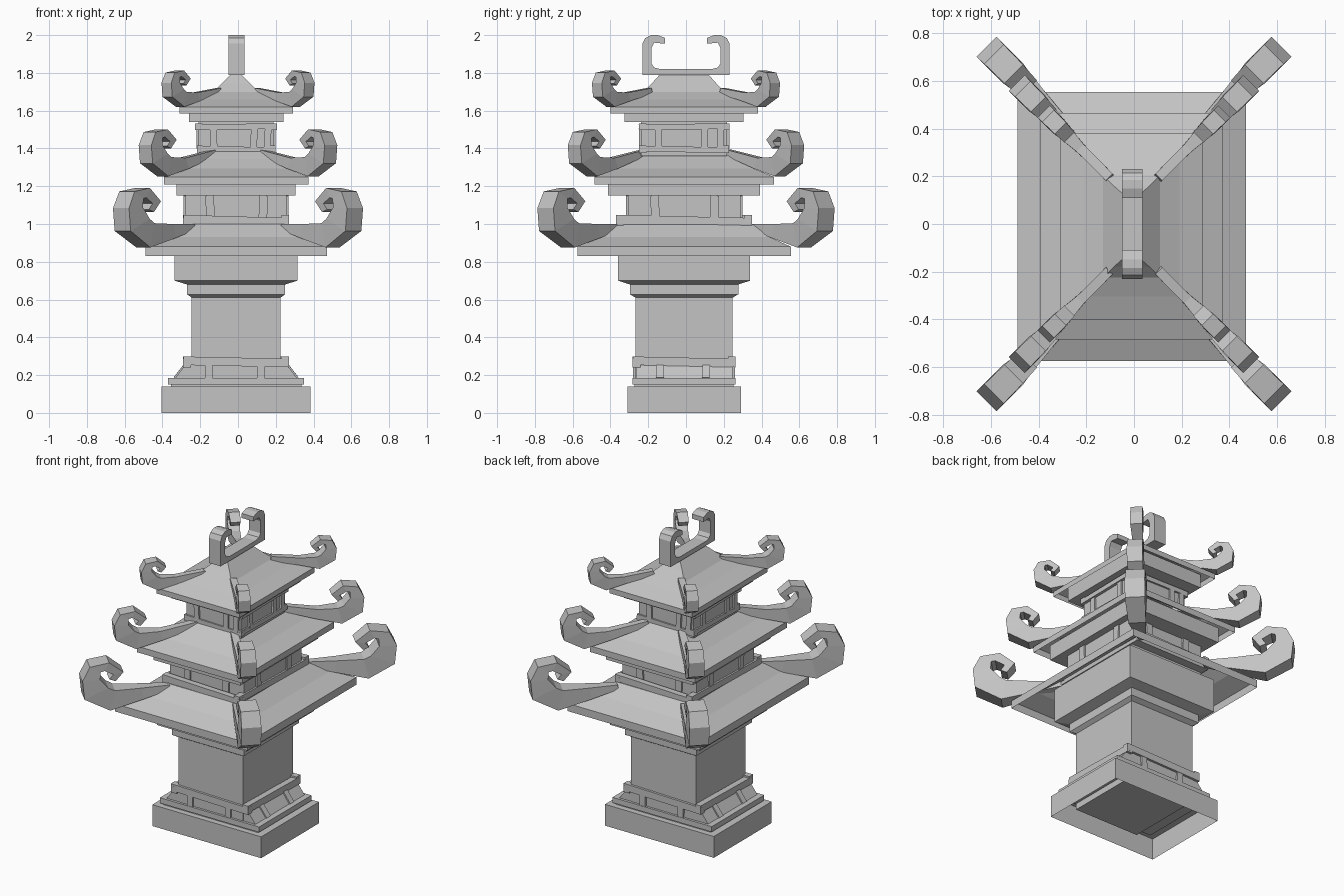
import bpy, bmesh, math
from mathutils import Matrix, Vector

cube = bpy.data.objects.get("Cube")
if cube:
    bpy.data.objects.remove(cube, do_unlink=True)

stone = bpy.data.materials.new("grey stone")
stone.use_nodes = True
GREY = (0.55, 0.55, 0.55, 1)
stone.diffuse_color = GREY
stone.node_tree.nodes["Principled BSDF"].inputs["Base Color"].default_value = GREY

CX = CY = -0.01  # centre of the tower body


def finish(name, bm):
    bmesh.ops.recalc_face_normals(bm, faces=bm.faces)
    mesh = bpy.data.meshes.new(name)
    bm.to_mesh(mesh)
    bm.free()
    mesh.materials.append(stone)
    obj = bpy.data.objects.new(name, mesh)
    bpy.context.collection.objects.link(obj)
    return obj


def bridge(bm, rings):
    """Skin a list of equally long vertex rings."""
    for a, b in zip(rings, rings[1:]):
        n = len(a)
        for i in range(n):
            bm.faces.new((a[i], a[(i + 1) % n], b[(i + 1) % n], b[i]))


def loft(name, levels, bottom=True, top=True):
    """Stack of rectangles given as (half x, half y, z)."""
    bm = bmesh.new()
    corners = ((-1, -1), (1, -1), (1, 1), (-1, 1))
    rings = [[bm.verts.new((CX + sx * hx, CY + sy * hy, z)) for sx, sy in corners]
             for hx, hy, z in levels]
    bridge(bm, rings)
    if bottom:
        bm.faces.new(rings[0])
    if top:
        bm.faces.new(rings[-1])
    return finish(name, bm)


def add_bar(bm, centre, size, turn, tilt=0, lean=0):
    """Box in a wall's own frame: x along the wall, y outwards is negative."""
    m = (Matrix.Translation((CX, CY, 0)) @ Matrix.Rotation(turn, 4, "Z")
         @ Matrix.Translation(centre) @ Matrix.Rotation(tilt, 4, "Y")
         @ Matrix.Rotation(lean, 4, "X") @ Matrix.Diagonal((*size, 1)))
    bmesh.ops.create_cube(bm, size=1, matrix=m)


def each_wall(hx, hy):
    """Yield turn, half width and outward distance of the four walls."""
    for k in range(4):
        along, out = (hx, hy) if k % 2 == 0 else (hy, hx)
        yield k * math.pi / 2, along, out


def rails(name, hx, hy, z, height, slope=0.0):
    """Four slightly crooked beams around the body."""
    bm = bmesh.new()
    for turn, along, out in each_wall(hx, hy):
        add_bar(bm, (0, 0.02 - out, z), (2 * along, 0.04, height), turn, slope / along)
    return finish(name, bm)


def posts(name, hx, hy, z0, z1, spots, width, lean_x=0.0):
    """Narrow uprights set against each wall."""
    bm = bmesh.new()
    for turn, along, out in each_wall(hx, hy):
        lean = lean_x if out == hx else 0
        for s in spots:
            add_bar(bm, (s * along, -out, (z0 + z1) / 2), (width, 0.025, z1 - z0 + 0.02),
                    turn, 0.05 * s, -lean)
    return finish(name, bm)


# Foot and pedestal
loft("base_block", [(.395, .30, 0), (.395, .30, .14)], bottom=False)
loft("pedestal_plate", [(.345, .262, .13), (.345, .262, .165)])
loft("pedestal", [(.325, .255, .15), (.325, .255, .18), (.25, .255, .28)])
rails("pedestal_lower_rail", .36, .272, .167, .035)
rails("pedestal_upper_rail", .28, .272, .27, .045, .006)
posts("pedestal_posts", .29, .257, .18, .26, (-.5, .45), .04, .65)

# Main body and its flaring collar
loft("body", [(.235, .257, .09), (.235, .257, .62)])
loft("collar", [(.235, .257, .61), (.26, .287, .628), (.26, .287, .68),
                (.325, .35, .70), (.325, .35, .92)])

# Second storey
loft("middle_wall", [(.268, .298, .93), (.268, .298, 1.16)])
rails("middle_rail", .28, .36, 1.02, .04, .008)
loft("middle_ledge", [(.275, .355, .97), (.275, .355, 1.015)])
posts("middle_posts", .265, .296, 1.02, 1.14, (-.52, .54), .045)
loft("middle_cornice", [(.315, .402, 1.15), (.315, .402, 1.25)])

# Third storey
loft("upper_wall", [(.198, .228, 1.36), (.198, .228, 1.55)])
rails("upper_lower_rail", .208, .238, 1.395, .03, .005)
rails("upper_top_rail", .217, .24, 1.515, .03, -.003)
posts("upper_posts", .197, .227, 1.41, 1.50, (-.6, .48, .85), .035)
loft("upper_cornice", [(.25, .315, 1.54), (.25, .315, 1.63)])

# Concave hipped roofs, open underneath
loft("lower_roof", [(.48, .565, .83), (.48, .565, .88), (.365, .455, .93),
                    (.27, .36, 1.0)], bottom=False)
loft("middle_roof", [(.382, .475, 1.21), (.382, .475, 1.25), (.27, .365, 1.295),
                     (.19, .29, 1.345), (.12, .23, 1.39)], bottom=False)
loft("top_roof", [(.30, .39, 1.585), (.30, .39, 1.62), (.20, .295, 1.66),
                  (.12, .215, 1.70), (.075, .17, 1.745), (.03, .13, 1.79)], bottom=False)

# Curled corner horns: along, up, thickness, width, relative to the eave corner
CURL = [(-.13, .088, .075, .07), (0, .065, .13, .105), (.07, .12, .12, .12),
        (.092, .21, .075, .12), (.075, .278, .06, .115), (.025, .29, .055, .11),
        (-.025, .24, .045, .10), (0, .195, .03, .09)]


def horn(name, corner, eave, scale, shift, root):
    path = [(*root, .03, .04)]
    path += [(corner + a * scale, eave + u * scale, t * scale, w * scale)
             for a, u, t, w in CURL]
    bm = bmesh.new()
    rings = []
    for i, (a, z, thick, width) in enumerate(path):
        before, after = path[max(i - 1, 0)], path[min(i + 1, len(path) - 1)]
        d = Vector((after[0] - before[0], after[1] - before[1])).normalized()
        side = width / 2 * math.sqrt(.5)
        ring = []
        for n, s in ((-1, -1), (-1, 1), (1, 1), (1, -1)):
            pa, pz = a - n * d.y * thick / 2, z + n * d.x * thick / 2
            ring.append(bm.verts.new((pa + s * side, pa + shift - s * side, pz)))
        rings.append(ring)
    bridge(bm, rings)
    bm.faces.new(rings[0])
    bm.faces.new(rings[-1])
    obj = finish(name, bm)
    mirror = obj.modifiers.new("four corners", "MIRROR")
    mirror.use_axis = (True, True, False)
    mirror.use_mirror_merge = False


horn("lower_horns", .49, .875, 1.0, .125, (.24, .985))
horn("middle_horns", .39, 1.252, .79, .10, (.12, 1.38))
horn("top_horns", .30, 1.62, .61, .093, (.10, 1.705))

# Hooked ridge ornament, half outline in y and z
HOOK = [(0, 1.79), (.23, 1.79), (.23, 1.955), (.215, 1.985), (.185, 2), (.15, 2),
        (.11, 1.985), (.11, 1.955), (.14, 1.957), (.168, 1.96), (.183, 1.93),
        (.183, 1.85), (.168, 1.828), (.135, 1.82), (0, 1.82)]
bm = bmesh.new()
sides = [[bm.verts.new((x, y, z)) for y, z in HOOK] for x in (-.05, .035)]
bridge(bm, sides)
for ring in sides:
    bm.faces.new(ring)
ornament = finish("ridge_ornament", bm)
ornament.modifiers.new("both ends", "MIRROR").use_axis = (False, True, False)
